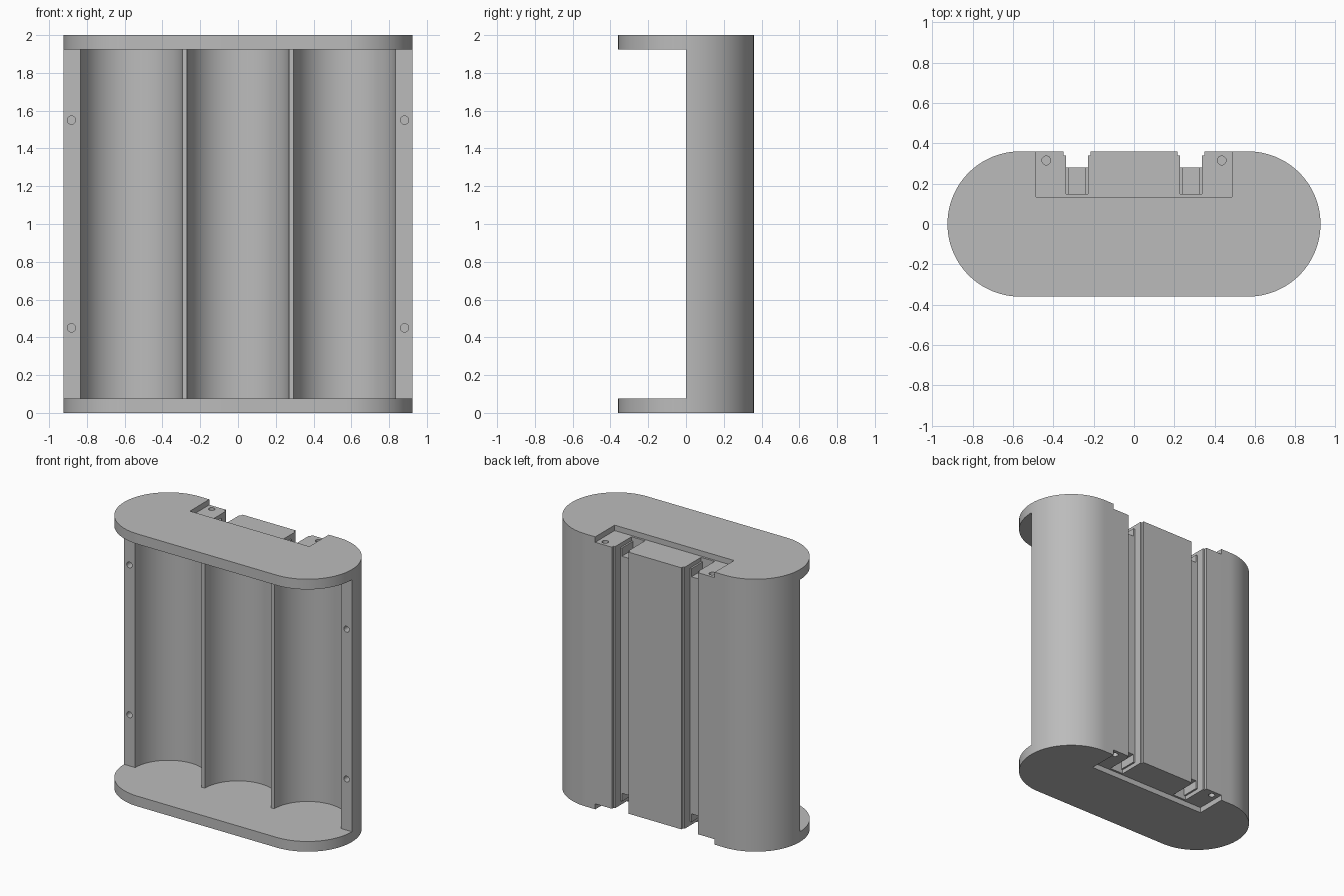
import bpy, bmesh, math

cube = bpy.data.objects.get("Cube")
if cube:
    bpy.data.objects.remove(cube, do_unlink=True)

HEIGHT, PLATE = 2.0, 0.075
PITCH, OUTER, BORE = 0.565, 0.36, 0.27

grey = bpy.data.materials.new("plain grey")
grey.use_nodes = True
tone = (0.5, 0.5, 0.5, 1)
grey.diffuse_color = tone
grey.node_tree.nodes["Principled BSDF"].inputs["Base Color"].default_value = tone


def prism(name, outline, z0, z1):
    """Extrude a counter-clockwise xy outline from z0 to z1."""
    bm = bmesh.new()
    face = bm.faces.new([bm.verts.new((x, y, z0)) for x, y in outline])
    top = bmesh.ops.extrude_face_region(bm, geom=[face])["geom"]
    verts = [v for v in top if isinstance(v, bmesh.types.BMVert)]
    bmesh.ops.translate(bm, verts=verts, vec=(0, 0, z1 - z0))
    bmesh.ops.recalc_face_normals(bm, faces=bm.faces[:])
    mesh = bpy.data.meshes.new(name)
    bm.to_mesh(mesh)
    bm.free()
    mesh.materials.append(grey)
    obj = bpy.data.objects.new(name, mesh)
    bpy.context.collection.objects.link(obj)
    return obj


def arc(cx, cy, r, start, sweep, steps):
    return [(cx + r * math.cos(start + sweep * i / steps),
             cy + r * math.sin(start + sweep * i / steps)) for i in range(steps + 1)]


def box(x0, x1, y0, y1):
    return [(x0, y0), (x1, y0), (x1, y1), (x0, y1)]


def circle(cx, cy, r, steps):
    return arc(cx, cy, r, 0, math.tau, steps)[:-1]


def cut(outline, z0, z1, along_y=False):
    """Subtract a prism from the holder; optionally lay it along y."""
    tool = prism("cutter", outline, z0, z1)
    tool.hide_render = True
    if along_y:
        for v in tool.data.vertices:
            x, y, z = v.co
            v.co = (x, z, y)
        tool.data.flip_normals()
    mod = holder.modifiers.new("cut", "BOOLEAN")
    mod.operation, mod.solver, mod.object = "DIFFERENCE", "EXACT", tool
    bpy.context.view_layer.objects.active = holder
    bpy.ops.object.modifier_apply(modifier=mod.name)
    mesh = tool.data
    bpy.data.objects.remove(tool, do_unlink=True)
    bpy.data.meshes.remove(mesh)


# Rounded outer block
ends = (arc(PITCH, 0, OUTER, -math.pi / 2, math.pi, 64)
        + arc(-PITCH, 0, OUTER, math.pi / 2, math.pi, 64))
holder = prism("cell_holder", ends, 0, HEIGHT)

# Open front between the end plates, and three round bays
cut(box(-1.1, 1.1, -0.6, 0), PLATE, HEIGHT - PLATE)
for x in (-PITCH, 0, PITCH):
    cut(circle(x, 0, BORE, 96), PLATE, HEIGHT - PLATE)

# Shallow recess at the back of each end
for z0, z1 in ((-0.1, 0.04), (HEIGHT - 0.04, HEIGHT + 0.1)):
    cut(box(-0.485, 0.485, 0.135, 0.5), z0, z1)

for side in (-1, 1):
    mid = side * PITCH / 2
    # Stepped full-height channel in the back
    cut(box(mid - 0.055, mid + 0.055, 0.28, 0.5), -0.1, HEIGHT + 0.1)
    cut(box(mid - 0.067, mid + 0.067, 0.34, 0.5), -0.1, HEIGHT + 0.1)
    for low in (True, False):
        # Stepped contact pocket leading into the channel
        for half, depth in ((0.055, 0.07), (0.042, 0.13)):
            z0, z1 = (-0.1, depth) if low else (HEIGHT - depth, HEIGHT + 0.1)
            cut(box(mid - half, mid + half, 0.15, 0.3), z0, z1)
        # Screw hole in the recess floor
        z0, z1 = (-0.1, 0.16) if low else (HEIGHT - 0.16, HEIGHT + 0.1)
        cut(circle(side * 0.435, 0.315, 0.022, 24), z0, z1)
    # Screw holes in the front rim
    for z in (0.45, 1.55):
        cut(circle(side * 0.882, z, 0.022, 24), -0.1, 0.12, along_y=True)

# Smooth curved walls with crisp edges
bpy.ops.object.select_all(action="DESELECT")
holder.select_set(True)
bpy.context.view_layer.objects.active = holder
bpy.ops.object.shade_smooth_by_angle(angle=math.radians(30))
